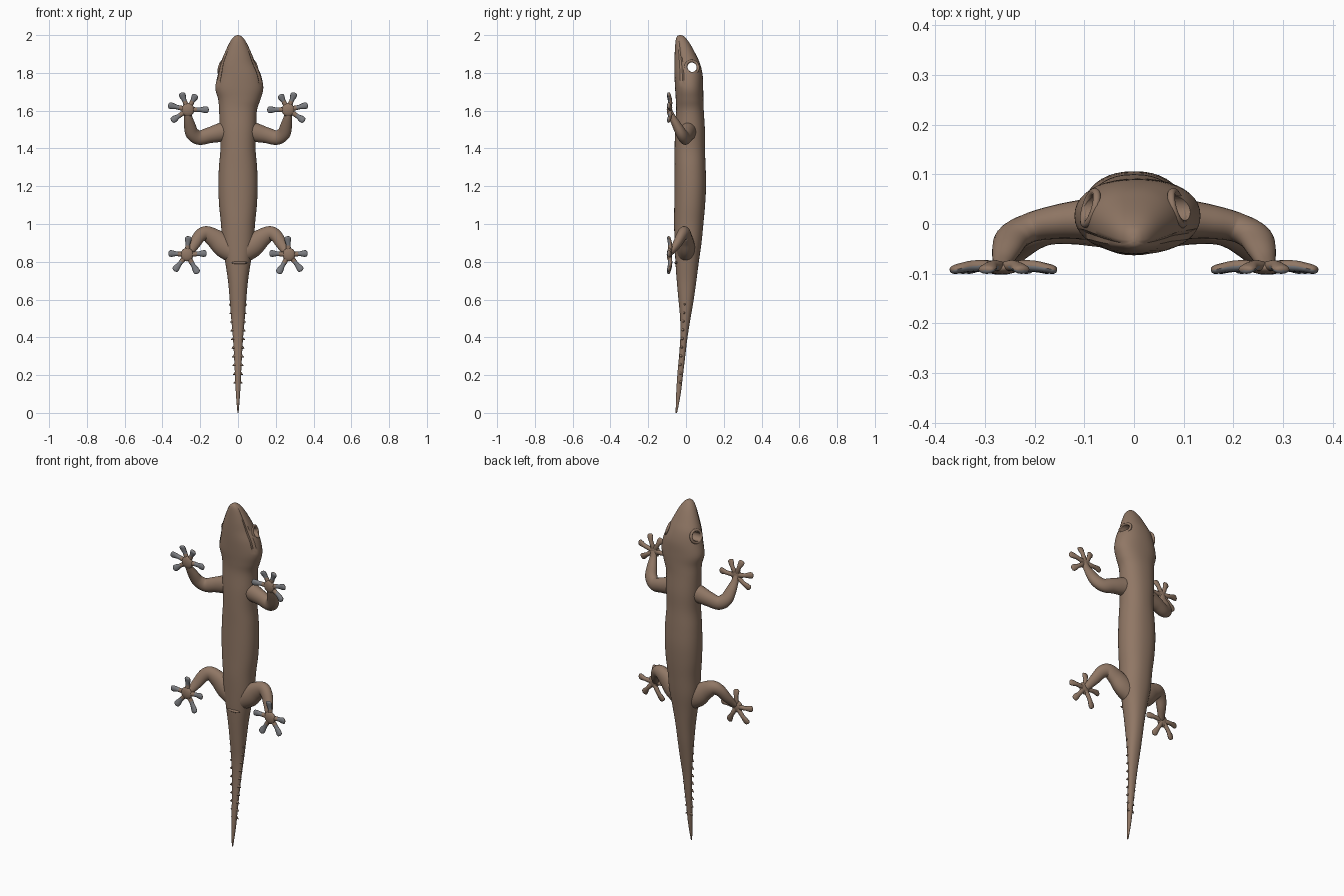
import bpy, bmesh, math
from mathutils import Vector, Matrix

if "Cube" in bpy.data.objects:
    bpy.data.objects.remove(bpy.data.objects["Cube"])


def material(name, color):
    m = bpy.data.materials.new(name)
    m.use_nodes = True
    m.diffuse_color = color
    m.node_tree.nodes["Principled BSDF"].inputs["Base Color"].default_value = color
    return m


SKIN = material("brown_skin", (0.28, 0.185, 0.13, 1))
PAD = material("grey_toe_pad", (0.2, 0.205, 0.22, 1))


def smooth_path(points, steps):
    """Catmull-Rom interpolation of (x, y, z, width, depth) stations."""
    n, out = len(points), []
    for i in range(n - 1):
        a, b, c, d = (points[min(max(i + k, 0), n - 1)] for k in (-1, 0, 1, 2))
        for s in range(steps):
            t = s / steps
            out.append([q + 0.5 * t * (r - p + t * (2*p - 5*q + 4*r - w + t * (3*(q - r) + w - p)))
                        for p, q, r, w in zip(a, b, c, d)])
    return out + [list(points[-1])]


def tube(bm, points, steps=5, sides=16, upright=False, shape=None):
    """Loft elliptical rings along a smoothed path."""
    path = smooth_path(points, steps)
    rings = []
    for i, p in enumerate(path):
        c = Vector(p[:3])
        t = (Vector(path[min(i + 1, len(path) - 1)][:3]) - Vector(path[max(i - 1, 0)][:3])).normalized()
        if upright:
            t = Vector((0, 0, 1 if t.z > 0 else -1))
        v = Vector((0, 1, 0))
        v = (v - t * v.dot(t)).normalized()
        u = t.cross(v)
        ring = []
        for k in range(sides):
            ang = math.tau * k / sides
            du, dv = math.cos(ang), math.sin(ang)
            if shape:
                du, dv = shape(du, dv, c.z, k)
            ring.append(bm.verts.new(c + u * du * max(p[3], 0.001) + v * dv * max(p[4], 0.001)))
        rings.append(ring)
    for r0, r1 in zip(rings, rings[1:]):
        for k in range(sides):
            j = (k + 1) % sides
            bm.faces.new((r0[k], r0[j], r1[j], r1[k]))
    bm.faces.new(rings[0])
    bm.faces.new(rings[-1])


def finish(bm, name, mats=(SKIN,), rule=None, angle=50):
    bmesh.ops.recalc_face_normals(bm, faces=bm.faces)
    bm.normal_update()
    if rule:
        for f in bm.faces:
            f.material_index = rule(f)
    me = bpy.data.meshes.new(name)
    bm.to_mesh(me)
    bm.free()
    for m in mats:
        me.materials.append(m)
    ob = bpy.data.objects.new(name, me)
    bpy.context.collection.objects.link(ob)
    shade(ob, angle)
    return ob


def shade(ob, angle=50):
    bpy.ops.object.select_all(action='DESELECT')
    ob.select_set(True)
    bpy.context.view_layer.objects.active = ob
    bpy.ops.object.shade_smooth_by_angle(angle=math.radians(angle))


# Head, trunk and tail: height, half width, belly y, back y
profile = [
    (0, .003, -.055, -.047), (.1, .011, -.052, -.028), (.2, .016, -.046, -.016),
    (.3, .021, -.037, -.004), (.4, .027, -.03, .008), (.5, .036, -.031, .024),
    (.6, .044, -.04, .041), (.7, .053, -.049, .055), (.8, .068, -.056, .068),
    (.9, .084, -.06, .082), (1, .09, -.063, .092), (1.1, .1, -.062, .101),
    (1.2, .104, -.061, .106), (1.3, .101, -.06, .104), (1.4, .093, -.06, .1),
    (1.5, .097, -.058, .1), (1.6, .1, -.052, .094), (1.66, .112, -.054, .092),
    (1.72, .127, -.058, .091), (1.79, .114, -.061, .088), (1.85, .093, -.061, .074),
    (1.9, .073, -.06, .051), (1.95, .05, -.057, .024), (1.98, .032, -.053, .003),
    (1.995, .016, -.046, -.012), (2, .003, -.036, -.028)]
SIDES = 40


def body_shape(du, dv, z, k):
    # slightly boxy section, with a mouth crease running round the snout
    du = math.copysign(abs(du) ** 0.88, du)
    dv = math.copysign(abs(dv) ** 0.94, dv)
    if z > 1.74 and k in (SIDES // 2 + 3, SIDES - 3):
        du, dv = du * 0.93, dv * 0.93
    return du, dv


bm = bmesh.new()
stations = [(0.007 if 1.65 < z < 1.8 else 0, (a + b) / 2, z, w, (b - a) / 2) for z, w, a, b in profile]
tube(bm, stations, 5, SIDES, True, body_shape)
body = finish(bm, "body")

# Open eye sockets through the head
EYE = Vector((0, .032, 1.83))
bm = bmesh.new()
bmesh.ops.create_cone(bm, cap_ends=True, segments=24, radius1=.025, radius2=.025, depth=.5,
                      matrix=Matrix.Translation(EYE) @ Matrix.Rotation(math.pi / 2, 4, 'Y'))
cutter = finish(bm, "eye_socket_cutter")
cutter.hide_render = True
mod = body.modifiers.new("eye_sockets", 'BOOLEAN')
mod.operation, mod.object, mod.solver = 'DIFFERENCE', cutter, 'EXACT'
bpy.context.view_layer.update()
cut = bpy.data.meshes.new_from_object(body.evaluated_get(bpy.context.evaluated_depsgraph_get()))
body.modifiers.clear()
body.data = cut
bpy.data.objects.remove(cutter)
shade(body, 40)


def ellipsoid(name, center, size):
    bm = bmesh.new()
    bmesh.ops.create_uvsphere(bm, u_segments=16, v_segments=8, radius=1,
                              matrix=Matrix.Translation(center) @ Matrix.Diagonal((*size, 1)))
    return finish(bm, name)


# Fold of skin under the base of the tail
ellipsoid("vent_fold", (0.008, -.052, .795), (.042, .009, .008))

# Limb paths and toe tips, given for the left side
arm = [(.03, .015, 1.5, .05, .05), (.09, .01, 1.485, .05, .042), (.15, .005, 1.47, .042, .035),
       (.205, -.006, 1.457, .038, .03), (.242, -.025, 1.48, .036, .029), (.256, -.05, 1.525, .03, .024),
       (.264, -.074, 1.57, .021, .017), (.268, -.088, 1.61, .018, .012)]
leg = [(.02, .0, .85, .06, .05), (.075, .0, .885, .062, .046), (.125, -.004, .925, .05, .037),
       (.17, -.01, .95, .039, .032), (.203, -.025, .935, .034, .028), (.23, -.048, .893, .029, .023),
       (.25, -.072, .86, .022, .017), (.265, -.088, .84, .018, .012)]
limbs = {
    "front": (arm, (.265, 1.605), [(.37, 1.63), (.3, 1.695), (.222, 1.685), (.155, 1.605), (.352, 1.545)]),
    "rear": (leg, (.27, .838), [(.368, .845), (.338, .752), (.212, .738), (.166, .845), (.262, .935)])}

for place, (path, (px, pz), tips) in limbs.items():
    for side, s in (("left", 1), ("right", -1)):
        bm = bmesh.new()
        tube(bm, [(s * x, y, z, w, d) for x, y, z, w, d in path], 6, 20)
        finish(bm, f"{place}_{side}_leg")

        # Foot: flat palm with five toes ending in wide pads
        palm = Vector((s * px, -.088, pz))
        bm = bmesh.new()
        bmesh.ops.create_uvsphere(bm, u_segments=16, v_segments=8, radius=1,
                                  matrix=Matrix.Translation(palm) @ Matrix.Diagonal((.034, .014, .036, 1)))
        for x, z in tips:
            tip = Vector((s * x, -.094, z))
            toe = []
            for f, w, d in ((.1, .014, .01), (.35, .013, .011), (.58, .012, .011), (.78, .017, .01),
                            (.92, .017, .009), (.98, .011, .006), (1, .002, .002)):
                c = palm.lerp(tip, f)
                toe.append((c.x, c.y + .007 * math.sin(math.pi * f), c.z, w, d))
            tube(bm, toe, 3, 12)

        def is_pad(f):
            c = f.calc_center_median()
            return int(f.normal.y < -0.25 and (c - palm).length > .05)
        finish(bm, f"{place}_{side}_foot", (SKIN, PAD), is_pad)

for side, s in (("left", 1), ("right", -1)):
    # Raised eyelid ring round the socket
    bm = bmesh.new()
    normal = Vector((s, .3, .3)).normalized()
    across = normal.cross(Vector((0, 0, 1))).normalized()
    up = across.cross(normal)
    center = Vector((s * .088, EYE.y, EYE.z))
    rows = []
    for i in range(28):
        a = math.tau * i / 28
        out = across * math.cos(a) + up * math.sin(a)
        rows.append([bm.verts.new(center + out * (.034 + .008 * math.cos(b)) + normal * .008 * math.sin(b))
                     for b in (math.tau * j / 8 for j in range(8))])
    for i in range(28):
        n = rows[(i + 1) % 28]
        for j in range(8):
            k = (j + 1) % 8
            bm.faces.new((rows[i][j], n[j], n[k], rows[i][k]))
    finish(bm, f"{side}_eyelid")

    # Small spiny scales along the edge of the tail
    bm = bmesh.new()
    for i in range(10):
        z = .16 + .046 * i
        w = .013 + .058 * (z - .16)
        y = -.03 + .07 * max(z - .25, 0)
        bmesh.ops.create_cone(bm, cap_ends=True, segments=8, radius1=.009, radius2=.001, depth=.016,
                              matrix=Matrix.Translation((s * (w + .004), y, z))
                              @ Matrix.Rotation(s * math.radians(115), 4, 'Y'))
    finish(bm, f"{side}_tail_scales")
